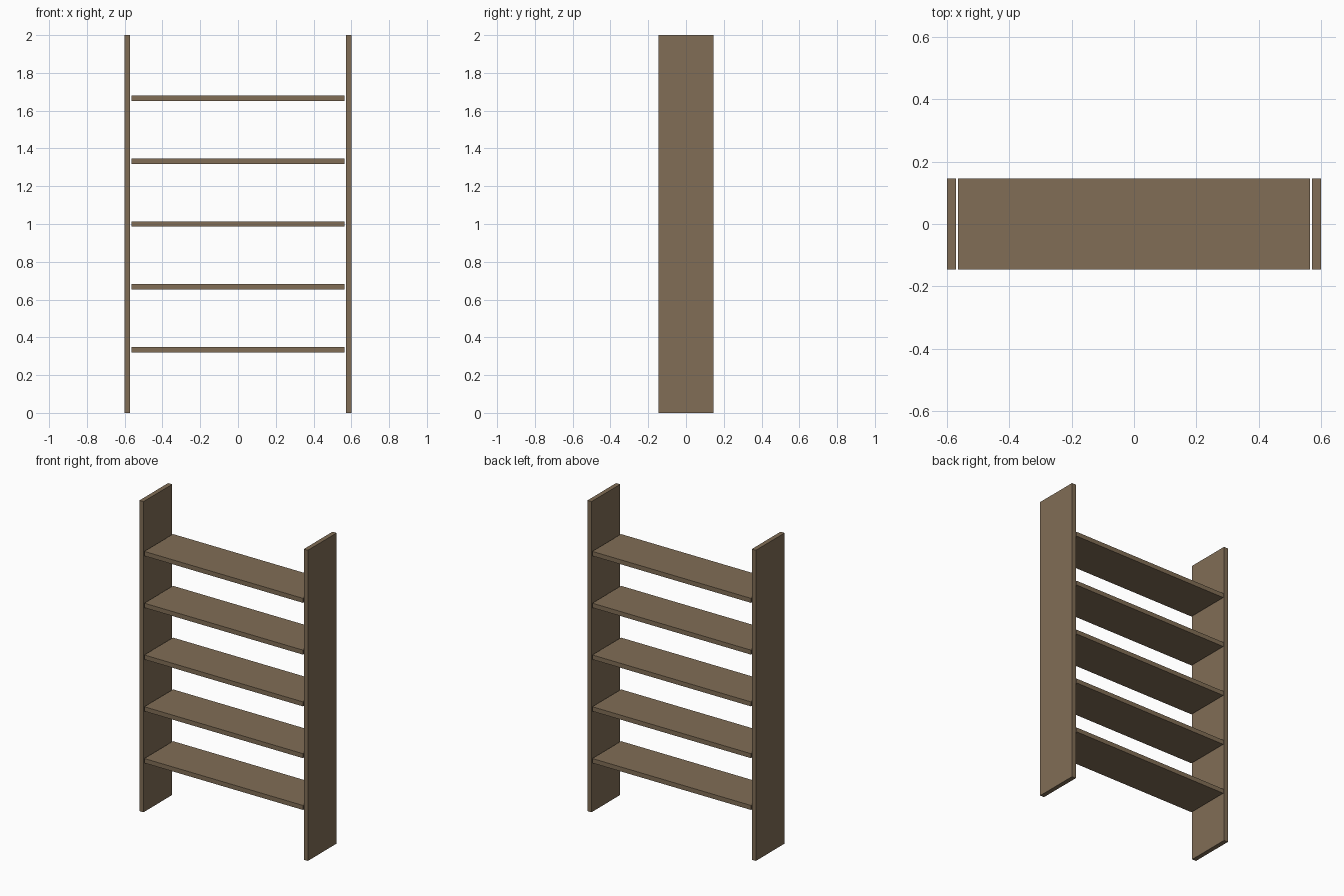
import bpy

if "Cube" in bpy.data.objects:
    bpy.data.objects.remove(bpy.data.objects["Cube"])

DEPTH = 0.292
BOARD = 0.029
HEIGHT = 2.0

wood = bpy.data.materials.new("brown_wood")
wood.diffuse_color = (0.22, 0.155, 0.093, 1.0)
wood.use_nodes = True
wood.node_tree.nodes["Principled BSDF"].inputs["Base Color"].default_value = wood.diffuse_color


def board(name, size, location):
    bpy.ops.mesh.primitive_cube_add(size=1, location=location)
    obj = bpy.context.object
    obj.name = name
    obj.scale = size
    bpy.ops.object.transform_apply(location=False, rotation=False, scale=True)
    obj.data.materials.append(wood)
    return obj


# Upright side panels
for side, sign in (("left", -1), ("right", 1)):
    board(f"{side}_side_panel", (BOARD, DEPTH, HEIGHT),
          (sign * (0.6 - BOARD / 2), 0, HEIGHT / 2))

# Five evenly spaced shelves, with a slim gap at each end
for i in range(1, 6):
    board(f"shelf_{i}", (1.13, DEPTH, BOARD), (0, 0, HEIGHT * i / 6))
